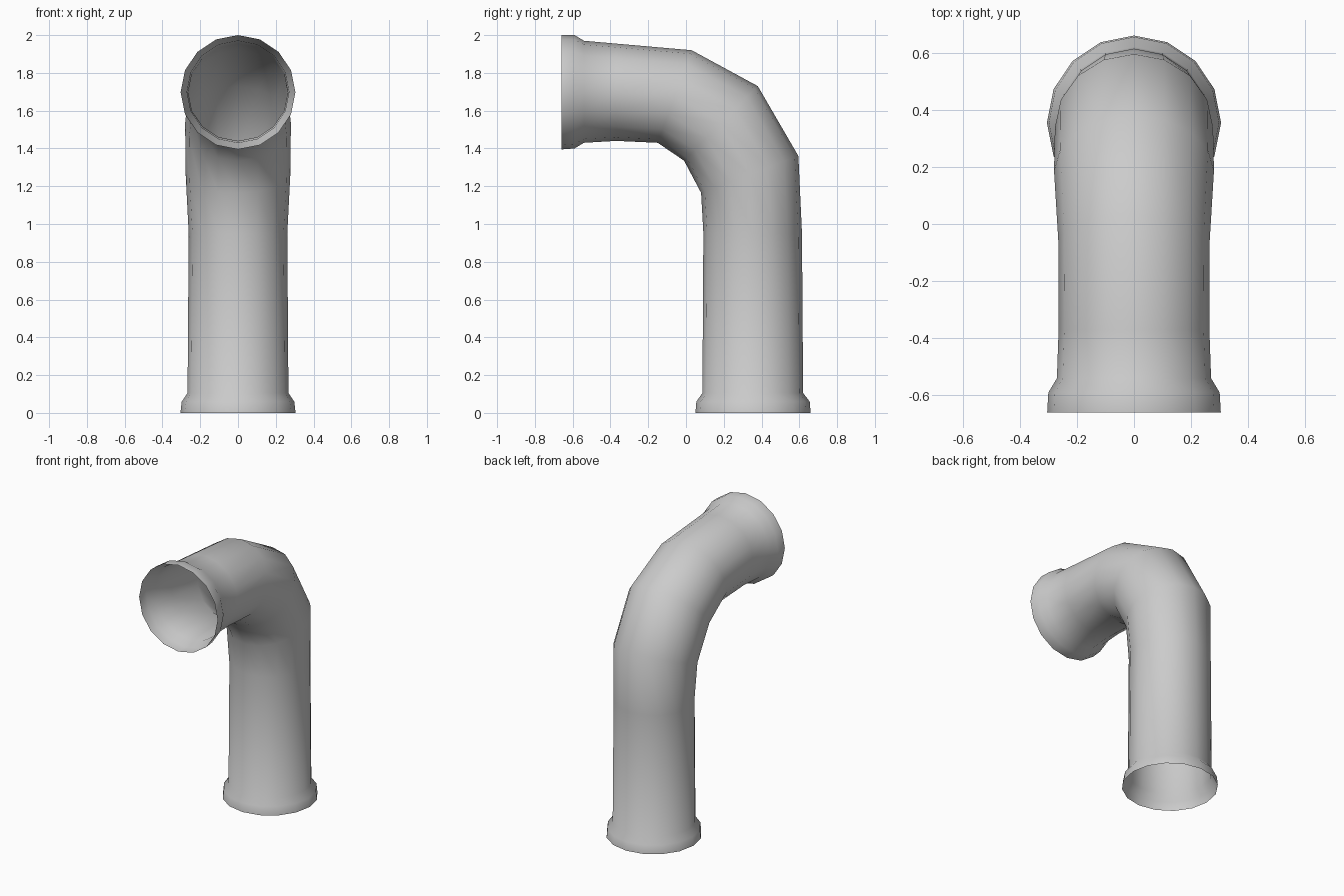
import bpy, bmesh
from math import sin, cos, pi
from mathutils import Vector

if "Cube" in bpy.data.objects:
    bpy.data.objects.remove(bpy.data.objects["Cube"])

SIDES = 16

# Cross-sections along the pipe: outer (y, z), inner (y, z), half width in x
RINGS = [
    ((0.66, 0.00), (0.05, 0.00), 0.305),   # bottom collar
    ((0.655, 0.06), (0.055, 0.06), 0.298),
    ((0.62, 0.105), (0.087, 0.105), 0.267),  # upright
    ((0.614, 0.95), (0.092, 0.95), 0.261),
    ((0.595, 1.36), (0.08, 1.165), 0.277),  # bend
    ((0.38, 1.73), (-0.01, 1.335), 0.28),
    ((0.03, 1.92), (-0.15, 1.43), 0.265),
    ((-0.37, 1.955), (-0.37, 1.44), 0.264),  # outlet
    ((-0.54, 1.97), (-0.54, 1.43), 0.27),
    ((-0.59, 2.00), (-0.59, 1.40), 0.30),  # outlet collar
    ((-0.66, 2.00), (-0.66, 1.395), 0.304),
]

# Open pipe skin lofted through the cross-sections
bm = bmesh.new()
loops = []
for outer, inner, width in RINGS:
    o, i = Vector((0, *outer)), Vector((0, *inner))
    mid, half = (o + i) / 2, (o - i) / 2
    loops.append([bm.verts.new(mid + half * cos(2 * pi * k / SIDES)
                               + Vector((width * sin(2 * pi * k / SIDES), 0, 0)))
                  for k in range(SIDES)])
for a, b in zip(loops, loops[1:]):
    for k in range(SIDES):
        n = (k + 1) % SIDES
        bm.faces.new((a[k], b[k], b[n], a[n]))

# Make sure the skin faces outward
bm.faces.ensure_lookup_table()
bm.normal_update()
f = bm.faces[SIDES * 2]
if f.normal.dot(f.calc_center_median() - Vector((0, 0.355, 0.5))) < 0:
    bmesh.ops.reverse_faces(bm, faces=bm.faces[:])
for f in bm.faces:
    f.smooth = True

mesh = bpy.data.meshes.new("elbow_pipe")
bm.to_mesh(mesh)
bm.free()
pipe = bpy.data.objects.new("elbow_pipe", mesh)
bpy.context.collection.objects.link(pipe)
